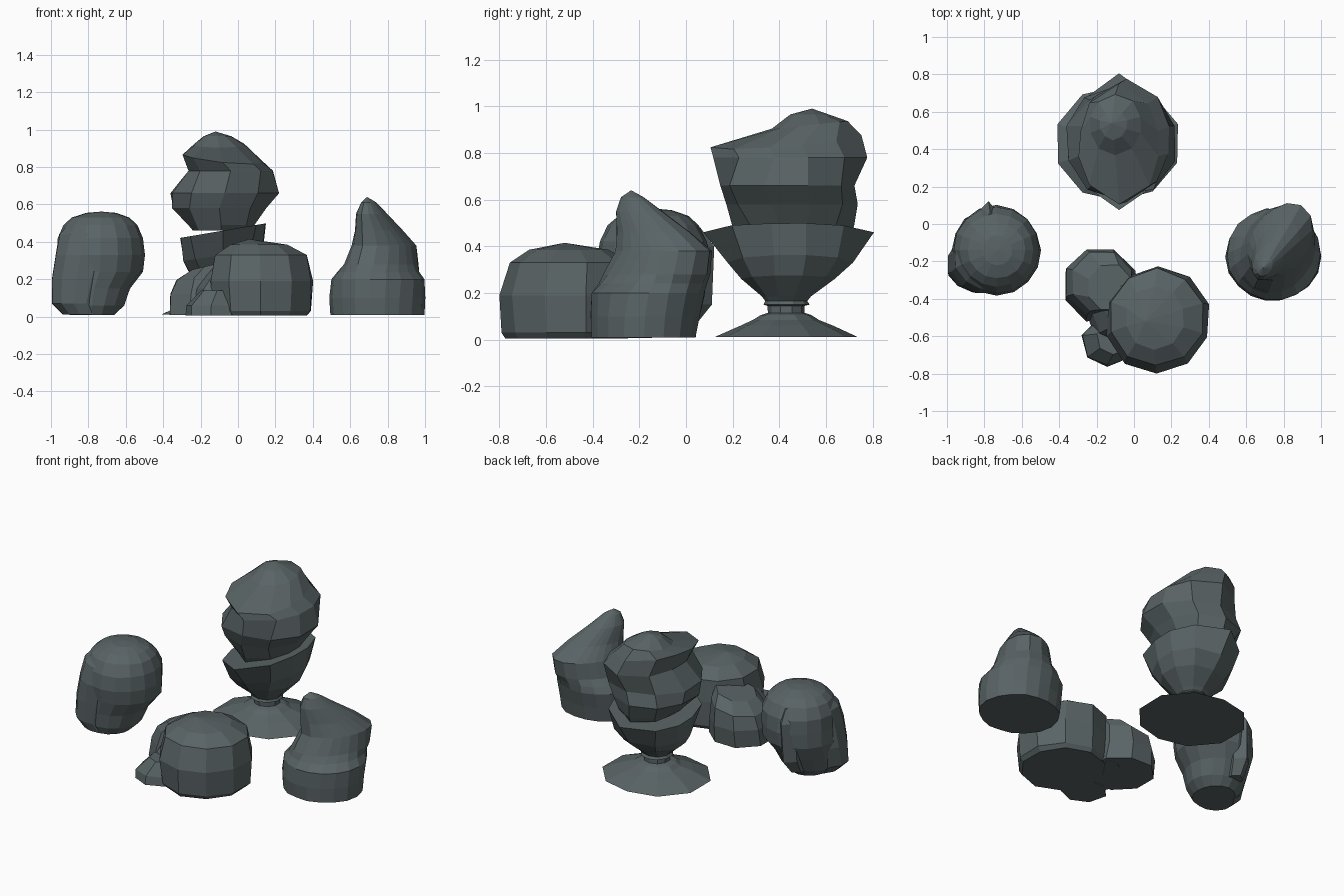
import bpy, bmesh, math, random

random.seed(4)
slate = bpy.data.materials.new("slate")
slate.diffuse_color = (0.10, 0.125, 0.13, 1)


def rock(name, sides, rings, top=None, jitter=0.03, turn=0.0):
    """Loft rings (z, cx, cy, rx, ry, rot_deg, slope_x, slope_y) into a faceted solid."""
    bm = bmesh.new()
    loops = []
    for ring in rings:
        z, cx, cy, a, b, rot, sx, sy = tuple(ring) + (0,) * (8 - len(ring))
        loop = []
        for k in range(sides):
            t = turn + 2 * math.pi * k / sides
            u = t - math.radians(rot)
            r = a * b / math.hypot(b * math.cos(u), a * math.sin(u))
            r *= 1 + random.uniform(-jitter, jitter)
            x, y = r * math.cos(t), r * math.sin(t)
            loop.append(bm.verts.new((cx + x, cy + y, z + sx * x + sy * y)))
        loops.append(loop)
    for lo, hi in zip(loops, loops[1:]):
        for k in range(sides):
            j = (k + 1) % sides
            bm.faces.new((lo[k], lo[j], hi[j], hi[k]))
    bm.faces.new(loops[0][::-1])
    if top:
        tip = bm.verts.new(top)
        for k in range(sides):
            bm.faces.new((loops[-1][k], loops[-1][(k + 1) % sides], tip))
    else:
        bm.faces.new(loops[-1])
    bmesh.ops.recalc_face_normals(bm, faces=bm.faces)
    mesh = bpy.data.meshes.new(name)
    bm.to_mesh(mesh)
    bm.free()
    mesh.materials.append(slate)
    obj = bpy.data.objects.new(name, mesh)
    bpy.context.collection.objects.link(obj)
    return obj


def fuse(body, lumps):
    """Union the lumps into the body and discard them."""
    for lump in lumps:
        mod = body.modifiers.new("fuse", 'BOOLEAN')
        mod.operation, mod.solver, mod.object = 'UNION', 'EXACT', lump
        bpy.context.view_layer.objects.active = body
        bpy.ops.object.modifier_apply(modifier=mod.name)
        bpy.data.objects.remove(lump)


# Rounded boulder on the left, with a rear rib and a bulge at its outer corner
left = rock("left_boulder", 16, [
    (0.01, -0.78, -0.19, 0.12, 0.14),
    (0.06, -0.78, -0.18, 0.17, 0.17),
    (0.15, -0.77, -0.16, 0.19, 0.20),
    (0.24, -0.74, -0.14, 0.235, 0.23),
    (0.33, -0.735, -0.14, 0.235, 0.24),
    (0.42, -0.735, -0.14, 0.23, 0.23),
    (0.49, -0.735, -0.14, 0.20, 0.195),
    (0.53, -0.735, -0.14, 0.155, 0.15),
    (0.555, -0.73, -0.14, 0.08, 0.08)],
    top=(-0.73, -0.14, 0.562), jitter=0.015)
rib = rock("rear_rib", 6, [
    (0.06, -0.80, -0.02, 0.05, 0.06),
    (0.15, -0.79, 0.02, 0.06, 0.09),
    (0.40, -0.78, 0.03, 0.06, 0.09),
    (0.48, -0.77, 0.00, 0.04, 0.06)], turn=0.5)
bulge = rock("corner_bulge", 12, [
    (0.012, -0.82, -0.23, 0.12, 0.11),
    (0.07, -0.85, -0.23, 0.15, 0.13),
    (0.20, -0.83, -0.21, 0.17, 0.16),
    (0.33, -0.80, -0.20, 0.18, 0.175),
    (0.44, -0.78, -0.18, 0.18, 0.17),
    (0.51, -0.76, -0.16, 0.14, 0.13)], jitter=0.015, turn=0.3)
fuse(left, [rib, bulge])

# Low front boulder with a broad top, side lobes and a saddle between them
front = rock("front_boulder", 10, [
    (0.005, 0.125, -0.51, 0.25, 0.26),
    (0.03, 0.125, -0.51, 0.27, 0.275),
    (0.19, 0.125, -0.515, 0.285, 0.29),
    (0.33, 0.12, -0.50, 0.255, 0.26),
    (0.385, 0.11, -0.50, 0.16, 0.17)],
    top=(0.06, -0.52, 0.415), jitter=0.025, turn=0.3)
back_lobe = rock("back_lobe", 8, [
    (0.008, -0.18, -0.33, 0.20, 0.20),
    (0.12, -0.18, -0.31, 0.195, 0.185),
    (0.22, -0.17, -0.31, 0.17, 0.17, 0, 0.15),
    (0.28, -0.13, -0.34, 0.12, 0.13, 0, 0.25)], turn=0.4)
saddle = rock("saddle", 8, [
    (0.007, -0.06, -0.46, 0.20, 0.21),
    (0.15, -0.05, -0.45, 0.18, 0.20),
    (0.26, 0.00, -0.43, 0.17, 0.18, 0, 0.15),
    (0.33, 0.04, -0.44, 0.14, 0.15, 0, 0.25)])
small_lobe = rock("small_lobe", 7, [
    (0.006, -0.14, -0.63, 0.15, 0.13),
    (0.06, -0.14, -0.63, 0.14, 0.12),
    (0.14, -0.11, -0.61, 0.09, 0.09)], turn=0.2)
fuse(front, [back_lobe, saddle, small_lobe])

# Peaked boulder on the right: round foot, narrow slanting ridge above
rock("right_boulder", 18, [
    (0.01, 0.745, -0.18, 0.252, 0.225),
    (0.10, 0.745, -0.175, 0.254, 0.235),
    (0.20, 0.748, -0.16, 0.25, 0.245),
    (0.24, 0.75, -0.14, 0.24, 0.21, 58),
    (0.28, 0.765, -0.125, 0.245, 0.18, 58),
    (0.38, 0.78, -0.095, 0.225, 0.15, 58),
    (0.46, 0.755, -0.14, 0.18, 0.105, 58),
    (0.55, 0.715, -0.20, 0.11, 0.07, 58),
    (0.61, 0.70, -0.23, 0.055, 0.035, 58)],
    top=(0.69, -0.235, 0.64), jitter=0.015)

# Pedestal: flared foot, ringed neck and tilted bowl
rock("pedestal_bowl", 10, [
    (0.012, -0.085, 0.43, 0.34, 0.31),
    (0.06, -0.09, 0.43, 0.23, 0.20),
    (0.085, -0.09, 0.43, 0.15, 0.14),
    (0.105, -0.09, 0.43, 0.12, 0.11),
    (0.115, -0.09, 0.43, 0.08, 0.08),
    (0.145, -0.09, 0.43, 0.08, 0.08),
    (0.15, -0.09, 0.43, 0.10, 0.10),
    (0.165, -0.09, 0.43, 0.09, 0.09),
    (0.185, -0.09, 0.43, 0.11, 0.105),
    (0.26, -0.085, 0.44, 0.19, 0.20, 0, 0.08),
    (0.33, -0.08, 0.445, 0.22, 0.27, 0, 0.15),
    (0.46, -0.08, 0.44, 0.235, 0.36, 0, 0.17)],
    jitter=0.02, turn=math.pi / 2)

# Craggy boulder resting in the bowl
rock("perched_boulder", 10, [
    (0.46, -0.09, 0.46, 0.15, 0.25),
    (0.49, -0.09, 0.46, 0.18, 0.27),
    (0.58, -0.10, 0.45, 0.265, 0.285),
    (0.66, -0.07, 0.43, 0.305, 0.29),
    (0.78, -0.04, 0.45, 0.23, 0.33),
    (0.85, -0.08, 0.43, 0.215, 0.32, 0, -0.1, 0.08),
    (0.92, -0.10, 0.53, 0.14, 0.165, 0, 0, 0.1),
    (0.965, -0.11, 0.53, 0.075, 0.08)],
    top=(-0.12, 0.54, 0.99), jitter=0.035, turn=math.pi / 2)
